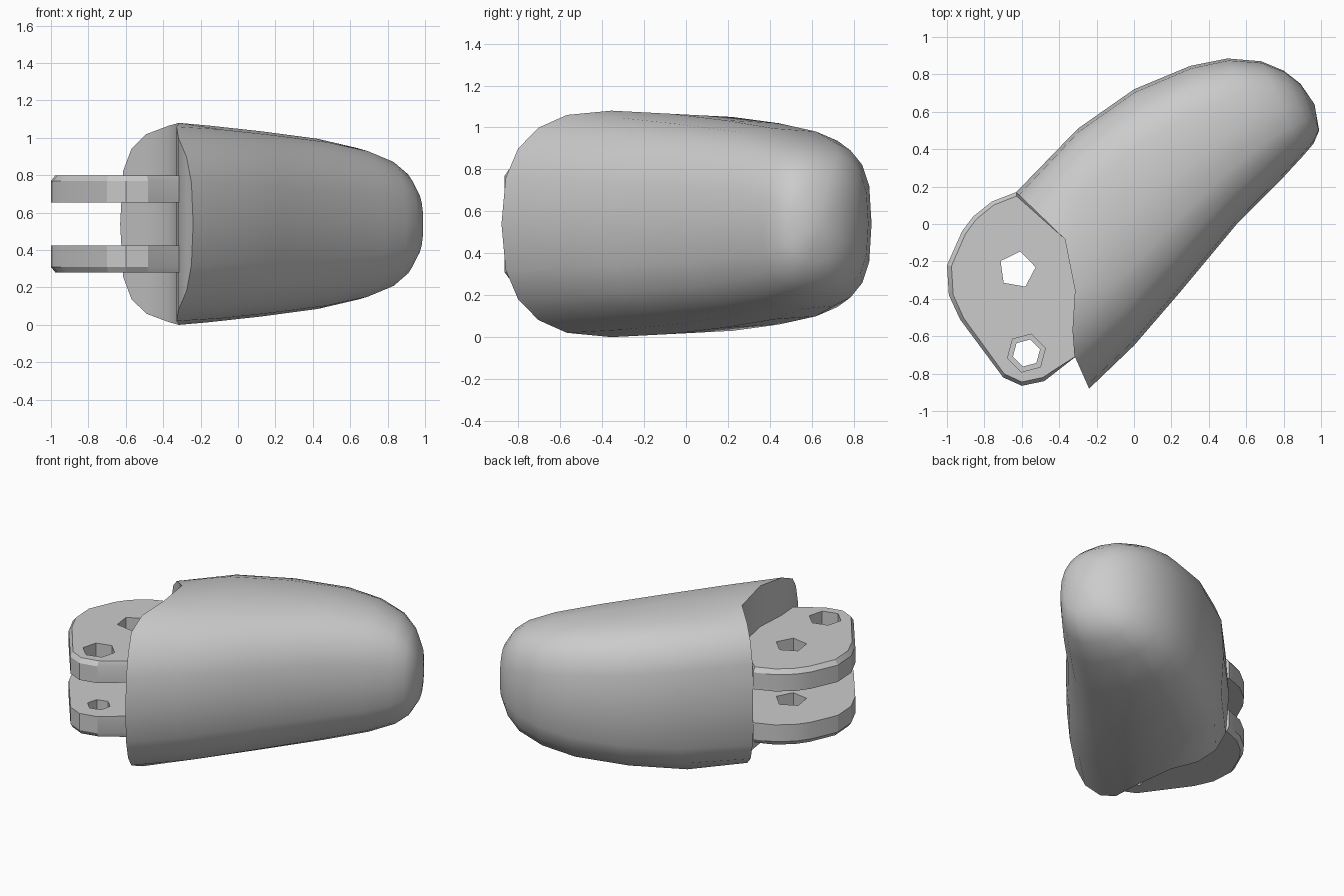
import bpy, bmesh, math
from mathutils import Vector

cube = bpy.data.objects.get("Cube")
if cube:
    bpy.data.objects.remove(cube)

MID = 0.54  # height of the symmetry plane

grey = bpy.data.materials.new("light_grey")
grey.use_nodes = True
grey.diffuse_color = (0.6, 0.6, 0.6, 1)
grey.node_tree.nodes["Principled BSDF"].inputs["Base Color"].default_value = (0.6, 0.6, 0.6, 1)


def finish(bm, name, angle):
    bmesh.ops.recalc_face_normals(bm, faces=bm.faces)
    mesh = bpy.data.meshes.new(name)
    bm.to_mesh(mesh)
    bm.free()
    mesh.materials.append(grey)
    obj = bpy.data.objects.new(name, mesh)
    bpy.context.collection.objects.link(obj)
    bpy.ops.object.select_all(action='DESELECT')
    obj.select_set(True)
    bpy.context.view_layer.objects.active = obj
    bpy.ops.object.shade_smooth_by_angle(angle=math.radians(angle))


def bridge(bm, a, b):
    n = len(a)
    for i in range(n):
        j = (i + 1) % n
        bm.faces.new((a[i], a[j], b[j], b[i]))


# Joint wall: hollowed vertical end of the shell, as seen from above
WALL = [(-.63, .17), (-.37, -.08), (-.31, -.28), (-.33, -.55), (-.32, -.7), (-.24, -.88)]


def wall_x(y):
    for (x0, y0), (x1, y1) in zip(WALL, WALL[1:]):
        if y >= y1 - 1e-6:
            return x0 + (x1 - x0) * (y0 - y) / (y0 - y1)
    return WALL[-1][0]


# Fingertip shell: back edge, front edge, half height at each station
STATIONS = [
    ((-.63, .17), (-.24, -.88), .54),
    ((-.3, .51), (.0, -.65), .525),
    ((.0, .72), (.25, -.36), .495),
    ((.3, .845), (.55, .0), .455),
    ((.5, .885), (.78, .23), .405),
    ((.68, .87), (.9, .36), .345),
    ((.8, .82), (.96, .43), .275),
    ((.89, .75), (.99, .5), .18),
]
HALF = 10  # steps across each half of a section


def section(index):
    a, b, h = STATIONS[index]
    a, b = Vector(a), Vector(b)
    blend = index / (len(STATIONS) - 1)
    ring = []
    for k in range(2 * HALF):
        t = math.pi * k / HALF
        c, s = math.cos(t), math.sin(t)
        # boxier towards the back edge, rounder towards the front edge
        p = 3.6 - blend * 1.2 if c > 0 else 2.6 - blend * .2
        across = math.copysign(abs(c) ** (2 / p), c)
        up = math.copysign(abs(s) ** (2 / p), s)
        pt = a.lerp(b, (1 - across) / 2)
        x = wall_x(pt.y) if index == 0 else pt.x
        ring.append((x, pt.y, MID + h * up))
    return ring


bm = bmesh.new()
rings = [[bm.verts.new(p) for p in section(i)] for i in range(len(STATIONS))]
for r0, r1 in zip(rings, rings[1:]):
    bridge(bm, r0, r1)
tip = bm.verts.new((.965, .64, MID))
last, first, n = rings[-1], rings[0], 2 * HALF
for i in range(n):
    bm.faces.new((last[i], last[(i + 1) % n], tip))
# close the joint wall with upright strips
bm.faces.new((first[0], first[1], first[-1]))
bm.faces.new((first[HALF], first[HALF - 1], first[HALF + 1]))
for i in range(1, HALF - 1):
    bm.faces.new((first[i], first[i + 1], first[n - i - 1], first[n - i]))
finish(bm, "fingertip_shell", 35)

# Hinge tabs: plates with a chamfered outer rim and two holes
TAB = [(-1, -.22), (-.92, -.04), (-.86, .04), (-.76, .12), (-.63, .17), (-.37, -.08),
       (-.29, -.28), (-.31, -.55), (-.3, -.7), (-.48, -.84), (-.6, -.865), (-.7, -.82),
       (-.93, -.51), (-.99, -.38)]


def polygon(cx, cy, r, sides, turn):
    return [(cx + r * math.cos(turn + math.tau * i / sides),
             cy + r * math.sin(turn + math.tau * i / sides)) for i in range(sides)]


def tab(name, inner, rim, outer, pin_radius):
    bm = bmesh.new()

    def loop(points, z):
        return [bm.verts.new((x, y, z)) for x, y in points]

    def fill(loops):
        edges = [bm.edges.get((l[i - 1], l[i])) for l in loops for i in range(len(l))]
        bmesh.ops.triangle_fill(bm, edges=edges, use_beauty=True)

    low, mid = loop(TAB, inner), loop(TAB, rim)
    high = loop([(-.6 + (x + .6) * .94, -.35 + (y + .35) * .96) if x < -.4 else (x, y)
                 for x, y in TAB], outer)
    bridge(bm, low, mid)
    bridge(bm, mid, high)
    lows, highs = [low], [high]
    for hole in (polygon(-.625, -.245, .1, 5, math.radians(80)),
                 polygon(-.575, -.69, pin_radius, 6, math.radians(15))):
        lo, hi = loop(hole, inner), loop(hole, outer)
        bridge(bm, lo, hi)
        lows.append(lo)
        highs.append(hi)
    fill(lows)
    fill(highs)
    finish(bm, name, 20)


for name, side, pin in (("upper_hinge_tab", 1, .105), ("lower_hinge_tab", -1, .075)):
    tab(name, MID + side * .115, MID + side * .23, MID + side * .26, pin)
